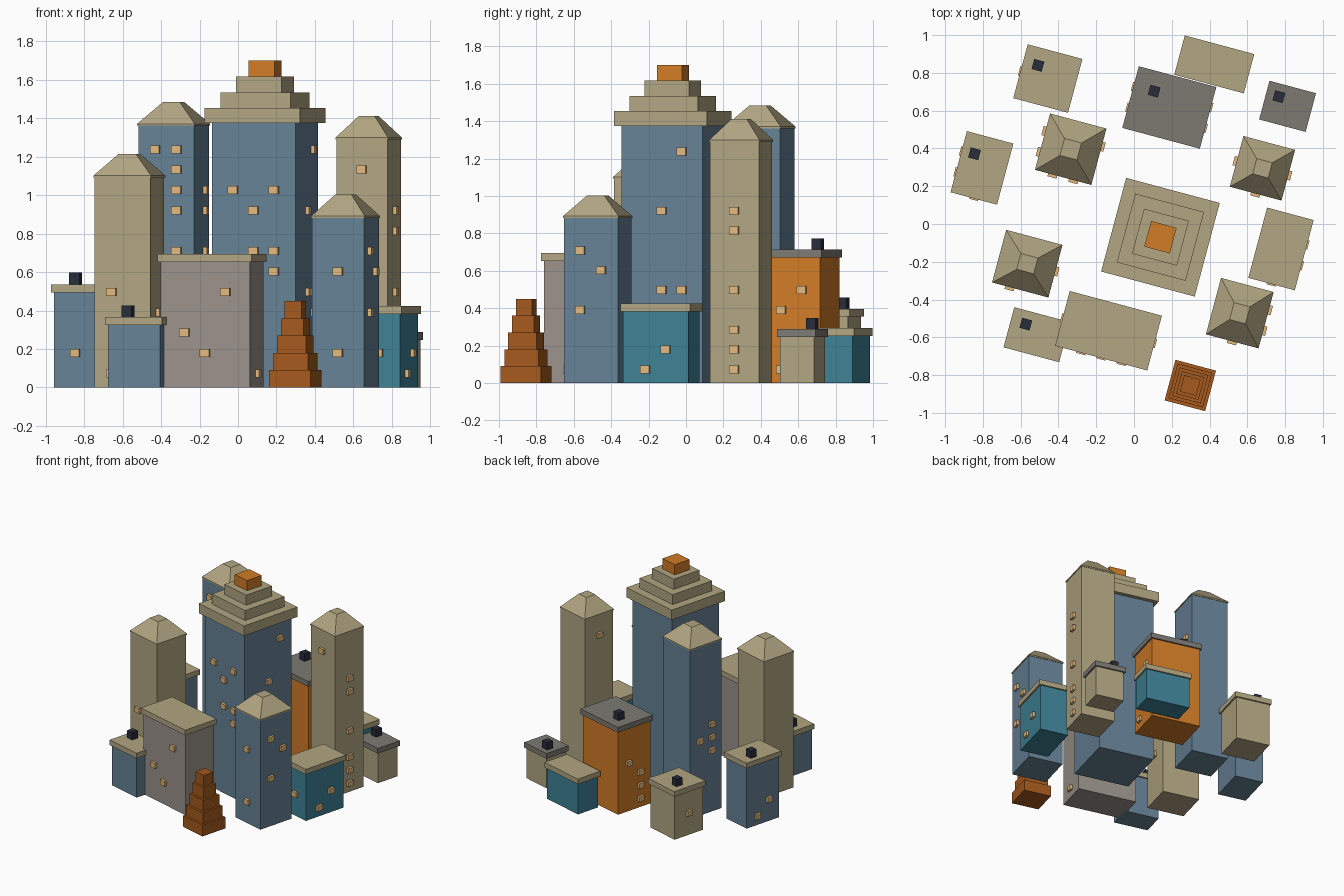
import bpy, bmesh, math
from mathutils import Matrix, Vector

if "Cube" in bpy.data.objects:
    bpy.data.objects.remove(bpy.data.objects["Cube"])

TURN = Matrix.Rotation(math.radians(-15), 4, 'Z')   # whole city is turned on plan
COLOURS = {
    'blue': (0.133, 0.223, 0.307), 'beige': (0.445, 0.38, 0.223),
    'orange': (0.64, 0.2, 0.02), 'rust': (0.376, 0.102, 0.012),
    'teal': (0.048, 0.223, 0.305), 'stone': (0.328, 0.292, 0.262),
    'slate': (0.205, 0.195, 0.171), 'dark': (0.021, 0.026, 0.042),
    'window': (0.775, 0.485, 0.205)}
MATS = {}
for key, rgb in COLOURS.items():
    MATS[key] = bpy.data.materials.new(key)
    MATS[key].diffuse_color = (*rgb, 1)


def add_box(bm, size, centre):
    bmesh.ops.create_cube(bm, size=1, matrix=Matrix.Translation(centre) @ Matrix.Diagonal((*size, 1)))


def finish(bm, name, colour, at):
    mesh = bpy.data.meshes.new(name)
    bm.to_mesh(mesh)
    bm.free()
    mesh.materials.append(MATS[colour])
    ob = bpy.data.objects.new(name, mesh)
    ob.matrix_world = Matrix.Translation((at[0], at[1], 0)) @ TURN
    bpy.context.collection.objects.link(ob)


def block(name, colour, at, w, d, z0, z1, off=(0, 0)):
    bm = bmesh.new()
    add_box(bm, (w, d, z1 - z0), (off[0], off[1], (z0 + z1) / 2))
    finish(bm, name, colour, at)


def windows(name, at, w, d, spots):
    """spots: (side, offset along wall, floor index); floors are evenly spaced"""
    if not spots:
        return
    bm = bmesh.new()
    for side, u, floor in spots:
        z = 0.073 + 0.106 * floor
        if side == 'F':
            add_box(bm, (0.05, 0.04, 0.042), (u, -d / 2, z))
        else:
            s = 1 if side == 'R' else -1
            add_box(bm, (0.04, 0.05, 0.042), (s * w / 2, u, z))
    finish(bm, name + '_windows', 'window', at)


def flat_building(name, colour, roof, at, w, d, h, vent, spots):
    block(name + '_walls', colour, at, w, d, 0, h)
    block(name + '_roof_slab', roof, at, w + 0.025, d + 0.025, h, h + 0.042)
    if vent:
        block(name + '_roof_vent', 'dark', at, 0.055, 0.055, h + 0.04, h + 0.102, (-w * 0.25, d * 0.2))
    windows(name, at, w, d, spots)


def hip_tower(name, colour, at, w, d, h, spots):
    block(name + '_walls', colour, at, w, d, 0, h)
    # thin eave, then a truncated pyramid
    bm = bmesh.new()
    rings = []
    for k, z in ((1.03, h - 0.01), (1.03, h), (0.31, h + 0.112)):
        rings.append([bm.verts.new((x * w * k / 2, y * d * k / 2, z))
                      for x, y in ((-1, -1), (1, -1), (1, 1), (-1, 1))])
    bm.faces.new(rings[0][::-1])
    bm.faces.new(rings[-1])
    for a, b in zip(rings, rings[1:]):
        for i in range(4):
            j = (i + 1) % 4
            bm.faces.new((a[i], a[j], b[j], b[i]))
    finish(bm, name + '_hip_roof', 'beige', at)
    windows(name, at, w, d, spots)


C, P = 0.11, 0.057   # window column spacing for wide and narrow walls

# central stepped tower
mid = (0.14, -0.07)
block('central_tower_walls', 'blue', mid, 0.45, 0.45, 0, 1.375)
for i, (w, z0, z1) in enumerate(((0.513, 1.375, 1.455), (0.377, 1.455, 1.535), (0.246, 1.535, 1.617))):
    block(f'central_tower_step_{i + 1}', 'beige', mid, w, w, z0, z1)
block('central_tower_cap', 'orange', mid, 0.14, 0.14, 1.617, 1.70)
windows('central_tower', mid, 0.45, 0.45, [
    ('F', -C, 9), ('F', C, 9), ('F', 0, 8), ('F', 0, 6), ('F', C, 6), ('F', C, 5),
    ('R', C, 11), ('R', 0, 8), ('R', 0, 4), ('R', C, 4), ('R', C, 3)])

# towers with hipped roofs
hip_tower('back_left_tower', 'blue', (-0.335, 0.396), 0.30, 0.30, 1.372, [
    ('F', -P, 11), ('F', P, 11), ('F', P, 10), ('F', P, 9), ('F', P, 8), ('F', P, 6),
    ('R', P, 9), ('R', P, 8), ('R', P, 6), ('L', P, 5), ('L', -P, 6), ('L', -P, 5), ('L', -P, 4)])
hip_tower('back_right_tower', 'beige', (0.68, 0.295), 0.275, 0.27, 1.30,
          [('R', 0, f) for f in (8, 7, 4, 2, 1, 0)] + [('F', 0, 10), ('L', 0, 10)])
hip_tower('front_left_tower', 'beige', (-0.565, -0.21), 0.30, 0.28, 1.103,
          [('F', -P, 4), ('F', -P, 0), ('R', 0, 3)])
hip_tower('front_right_tower', 'blue', (0.56, -0.472), 0.28, 0.30, 0.892, [
    ('F', 0, 5), ('F', 0, 1), ('R', -P, 6), ('R', P, 5), ('R', -P, 3)])

# flat roofed buildings
flat_building('front_hall', 'stone', 'beige', (-0.135, -0.565), 0.48, 0.275, 0.653, False,
              [('F', C, 4), ('F', -C, 2), ('F', 0, 1), ('R', 0, 0), ('L', 0, 3)])
flat_building('front_left_house', 'blue', 'beige', (-0.515, -0.586), 0.28, 0.195, 0.325, True, [])
flat_building('left_house', 'blue', 'beige', (-0.805, 0.297), 0.23, 0.31, 0.495, True,
              [('F', 0, 1), ('L', -P, 1), ('L', P, 0)])
flat_building('back_left_house', 'beige', 'beige', (-0.456, 0.77), 0.275, 0.27, 0.355, True,
              [('L', 0, 1)])
flat_building('back_block', 'orange', 'slate', (0.187, 0.617), 0.40, 0.313, 0.672, True, [
    ('R', -P, 3), ('R', P, 4), ('R', -P, 0), ('L', P, 3), ('L', -P, 2), ('L', -P, 1), ('L', -P, 0)])
flat_building('back_house', 'teal', 'beige', (0.425, 0.845), 0.356, 0.19, 0.252, False, [])
flat_building('back_right_house', 'beige', 'slate', (0.813, 0.623), 0.23, 0.187, 0.247, True, [])
flat_building('right_house', 'teal', 'beige', (0.778, -0.132), 0.23, 0.36, 0.383, False,
              [('F', 0, 1), ('R', P, 1), ('R', -P, 0)])

# stepped monument
for i in range(5):
    w = 0.222 - 0.033 * i
    block(f'monument_step_{i + 1}', 'rust', (0.298, -0.855), w, w, 0.09 * i, 0.09 * (i + 1))

for m in bpy.data.materials:
    if m.users and not m.is_grease_pencil:
        m.use_nodes = True
        m.node_tree.nodes["Principled BSDF"].inputs["Base Color"].default_value = m.diffuse_color
